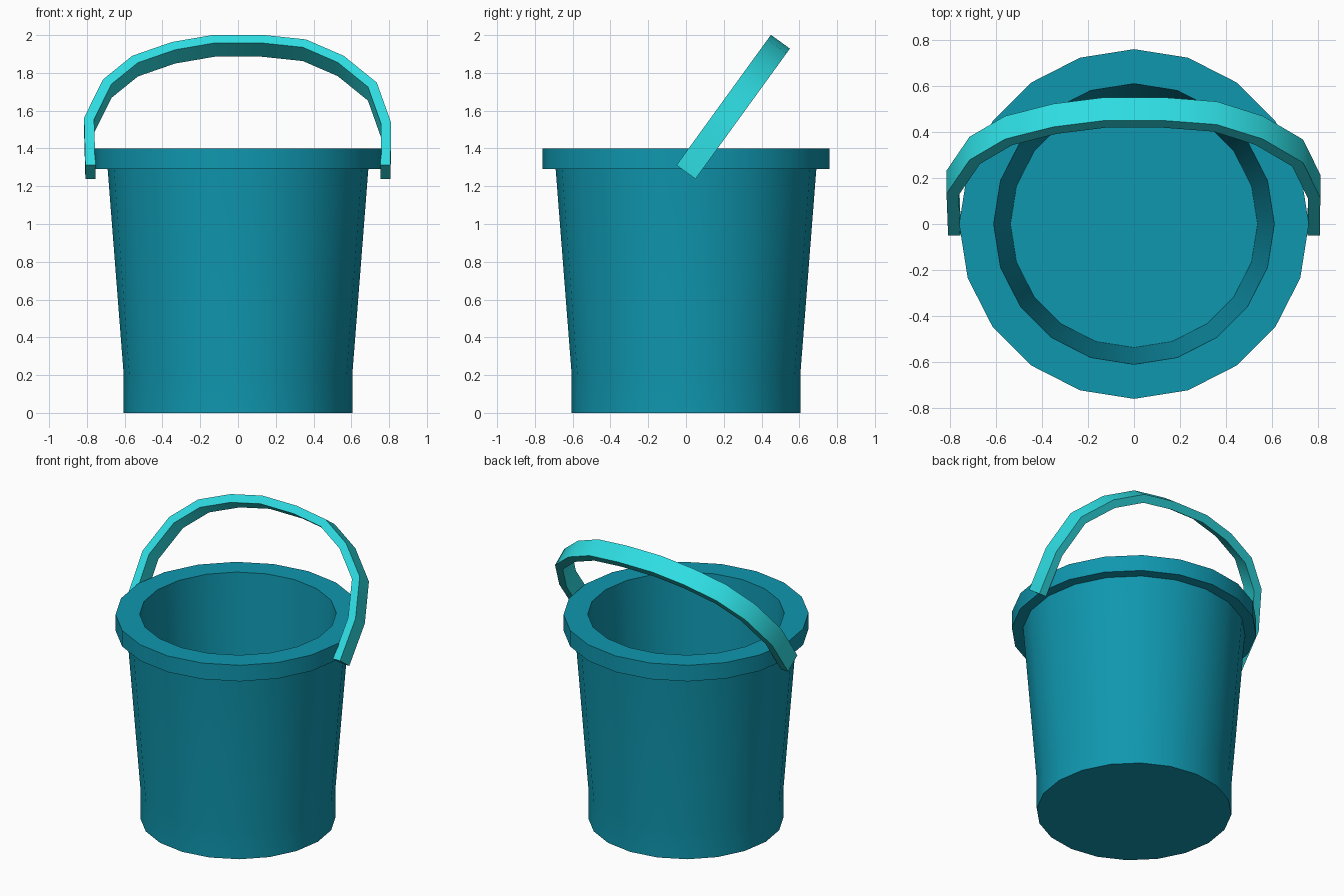
import bpy, bmesh, math
from mathutils import Vector

if "Cube" in bpy.data.objects:
    bpy.data.objects.remove(bpy.data.objects["Cube"])


def finish(bm, name, color):
    bmesh.ops.recalc_face_normals(bm, faces=bm.faces)
    mesh = bpy.data.meshes.new(name)
    bm.to_mesh(mesh)
    bm.free()
    obj = bpy.data.objects.new(name, mesh)
    bpy.context.collection.objects.link(obj)
    mat = bpy.data.materials.new(name + "_paint")
    mat.diffuse_color = color
    mat.use_nodes = True
    mat.node_tree.nodes["Principled BSDF"].inputs["Base Color"].default_value = mat.diffuse_color
    mesh.materials.append(mat)
    bpy.ops.object.select_all(action='DESELECT')
    obj.select_set(True)
    bpy.context.view_layer.objects.active = obj
    bpy.ops.object.shade_smooth_by_angle(angle=math.radians(30))
    return obj


def skin(bm, loops):
    """Join equal closed loops of points in order and cap both ends."""
    rings = [[bm.verts.new(p) for p in loop] for loop in loops]
    n = len(rings[0])
    for a, b in zip(rings, rings[1:]):
        for i in range(n):
            j = (i + 1) % n
            bm.faces.new((a[i], a[j], b[j], b[i]))
    bm.faces.new(rings[0])
    bm.faces.new(rings[-1])


# Bucket: outside wall, rim, then inside wall down to the floor (radius, height)
SIDES = 20
profile = [(0.605, 0), (0.605, 0.2), (0.69, 1.29), (0.76, 1.29),
           (0.76, 1.4), (0.61, 1.4), (0.537, 0.2)]
bm = bmesh.new()
skin(bm, [[(r * math.cos(math.tau * i / SIDES), r * math.sin(math.tau * i / SIDES), z)
           for i in range(SIDES)] for r, z in profile])
finish(bm, "bucket", (0.005, 0.31, 0.43, 1))

# Handle: flat band along an arch, leaning back from its pivots
arch = [(-0.808, 0), (-0.815, 0.31), (-0.715, 0.56), (-0.56, 0.715), (-0.35, 0.805),
        (-0.13, 0.852), (0.13, 0.852), (0.36, 0.822), (0.56, 0.715), (0.735, 0.54),
        (0.81, 0.28), (0.808, 0)]
arch = [Vector(p) for p in arch]
THICK, WIDTH = 0.053, 0.124
pivot = Vector((0, 0, 1.275))
up = Vector((0, 0.5, 0.69)).normalized()
across = Vector((0, up.z, -up.y))


def place(p, side):
    return pivot + Vector((p.x, 0, 0)) + up * p.y + across * side * WIDTH / 2


loops = []
for i, p in enumerate(arch):
    d_in = (p - arch[i - 1]).normalized() if i > 0 else Vector((0, 1))
    d_out = (arch[i + 1] - p).normalized() if i < len(arch) - 1 else Vector((0, -1))
    t = (d_in + d_out).normalized()
    inner = p + Vector((t.y, -t.x)) * THICK / t.dot(d_in)
    loops.append([place(p, -1), place(p, 1), place(inner, 1), place(inner, -1)])
bm = bmesh.new()
skin(bm, loops)
finish(bm, "handle", (0.027, 0.72, 0.76, 1))
